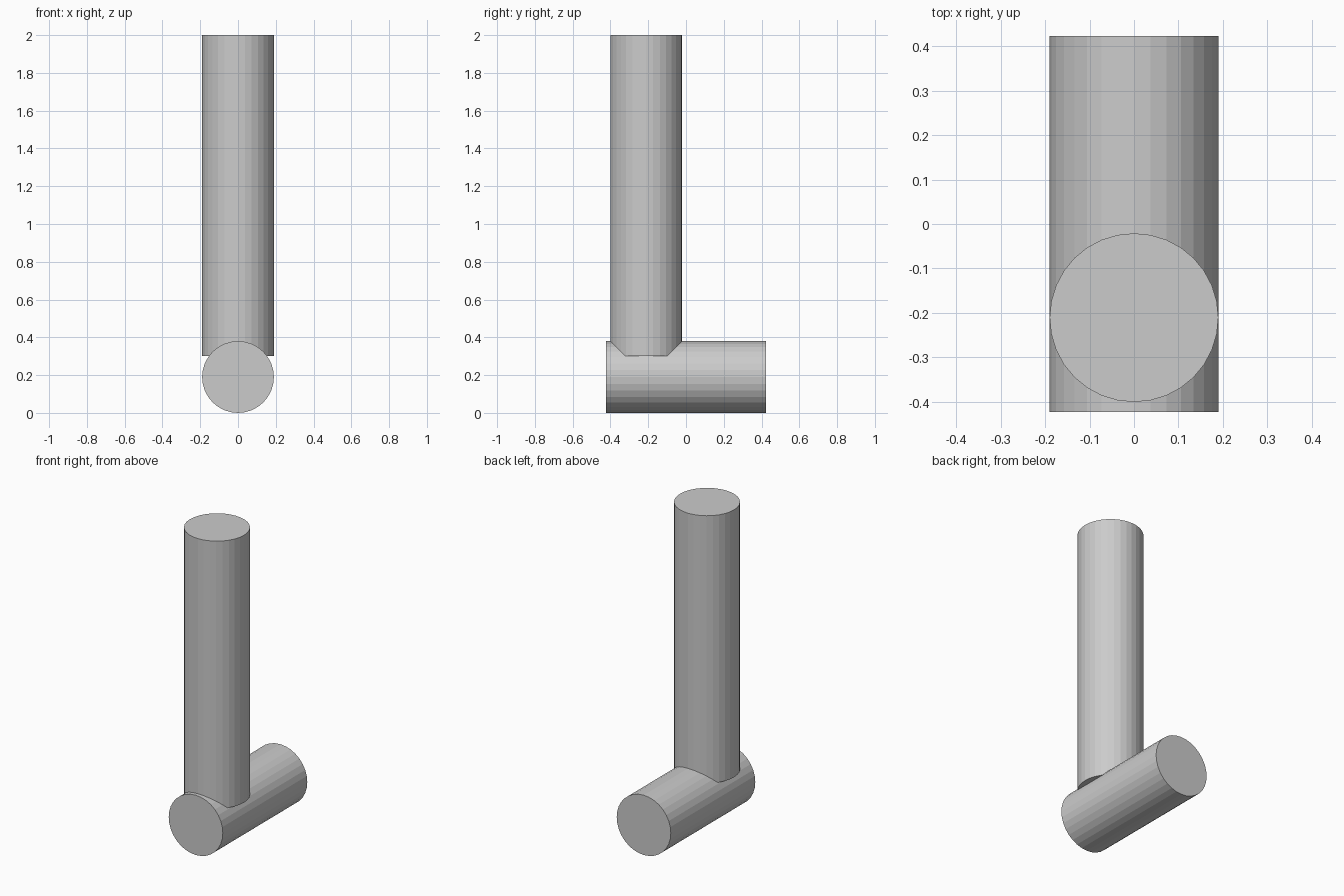
import bpy
import math

if "Cube" in bpy.data.objects:
    bpy.data.objects.remove(bpy.data.objects["Cube"], do_unlink=True)

RADIUS = 0.19
SIDES = 32

# Single plain grey
grey = bpy.data.materials.new("plain grey")
grey.use_nodes = True
colour = (0.6, 0.6, 0.6, 1)
grey.diffuse_color = colour
grey.node_tree.nodes["Principled BSDF"].inputs["Base Color"].default_value = colour


def add_cylinder(name, length, centre, tilt=0):
    bpy.ops.mesh.primitive_cylinder_add(
        vertices=SIDES, radius=RADIUS, depth=length,
        location=centre, rotation=(tilt, 0, 0))
    part = bpy.context.object
    part.name = name
    part.data.materials.append(grey)
    return part


# Lying cylinder that forms the base, running front to back
add_cylinder("base_cylinder", 0.848, (0, 0, RADIUS), math.pi / 2)

# Upright cylinder sunk into the front half of the base
bottom, top = 0.302, 2.0
add_cylinder("upright_cylinder", top - bottom, (0, -0.211, (bottom + top) / 2))
